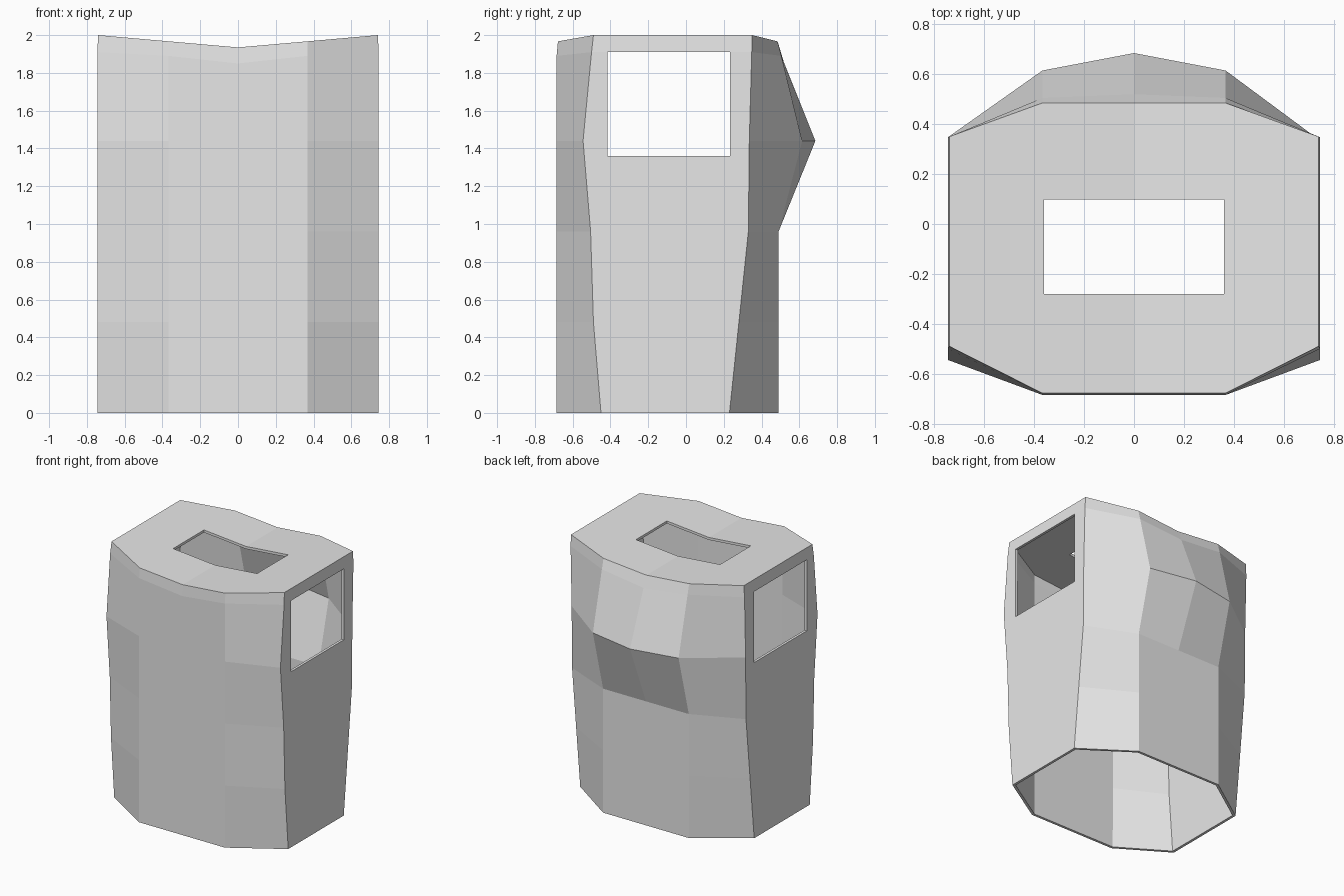
import bpy, bmesh
from mathutils import Matrix, Vector

if "Cube" in bpy.data.objects:
    bpy.data.objects.remove(bpy.data.objects["Cube"])

grey = bpy.data.materials.new("light_grey")
grey.diffuse_color = (0.8, 0.8, 0.8, 1)
grey.use_nodes = True
grey.node_tree.nodes["Principled BSDF"].inputs["Base Color"].default_value = grey.diffuse_color

# Levels from hem to shoulders:
# (z side, z mid, z centre), side x, front side y, front y, back side y, back mid y, back centre y
LEVELS = [
    ((0.00, 0.00, 0.00), 0.745, -0.45, -0.685, 0.23, 0.49, 0.49),
    ((0.48, 0.48, 0.48), 0.745, -0.49, -0.685, 0.28, 0.49, 0.49),
    ((0.96, 0.96, 0.96), 0.745, -0.505, -0.685, 0.33, 0.49, 0.49),
    ((1.44, 1.44, 1.44), 0.745, -0.545, -0.685, 0.335, 0.615, 0.685),
    ((1.91, 1.89, 1.85), 0.745, -0.50, -0.685, 0.348, 0.505, 0.52),
    ((2.00, 1.967, 1.935), 0.74, -0.49, -0.678, 0.35, 0.485, 0.485),
]
MID = 0.367


def ring(level):
    (zs, zm, zc), x, fs, f, bs, b, bc = level
    return [(-x, fs, zs), (-MID, f, zm), (0, f, zc), (MID, f, zm), (x, fs, zs),
            (x, bs, zs), (MID, b, zm), (0, bc, zc), (-MID, b, zm), (-x, bs, zs)]


def make_object(name, bm):
    bmesh.ops.recalc_face_normals(bm, faces=bm.faces)
    mesh = bpy.data.meshes.new(name)
    bm.to_mesh(mesh)
    bm.free()
    obj = bpy.data.objects.new(name, mesh)
    bpy.context.collection.objects.link(obj)
    return obj


# Vest shell: lofted rings, open at the hem, closed across the shoulders
bm = bmesh.new()
rings = [[bm.verts.new(p) for p in ring(level)] for level in LEVELS]
for lo, hi in zip(rings, rings[1:]):
    for i in range(10):
        j = (i + 1) % 10
        bm.faces.new((lo[i], lo[j], hi[j], hi[i]))
top = rings[-1]
for i in range(4):
    bm.faces.new((top[i], top[i + 1], top[8 - i], top[9 - i]))
vest = make_object("vest_shell", bm)
vest.data.materials.append(grey)

# Thin cloth wall
wall = vest.modifiers.new("wall", 'SOLIDIFY')
wall.thickness = 0.02
wall.offset = -1
wall.use_even_offset = True

# Cutters for the neck opening and both arm openings
bm = bmesh.new()
for lo, hi in [((-0.36, -0.28, 1.7), (0.36, 0.098, 2.2)),
               ((0.6, -0.415, 1.36), (0.9, 0.232, 1.91)),
               ((-0.9, -0.415, 1.36), (-0.6, 0.232, 1.91))]:
    lo, hi = Vector(lo), Vector(hi)
    bmesh.ops.create_cube(bm, size=1, matrix=Matrix.Translation((lo + hi) / 2)
                          @ Matrix.Diagonal((*(hi - lo), 1)))
cutter = make_object("opening_cutter", bm)
cutter.hide_render = True
cutter.display_type = 'WIRE'

cut = vest.modifiers.new("openings", 'BOOLEAN')
cut.operation = 'DIFFERENCE'
cut.solver = 'EXACT'
cut.object = cutter

# Apply the modifiers and remove the helper
bpy.context.view_layer.objects.active = vest
vest.select_set(True)
for name in ("wall", "openings"):
    bpy.ops.object.modifier_apply(modifier=name)
bpy.data.objects.remove(cutter)
